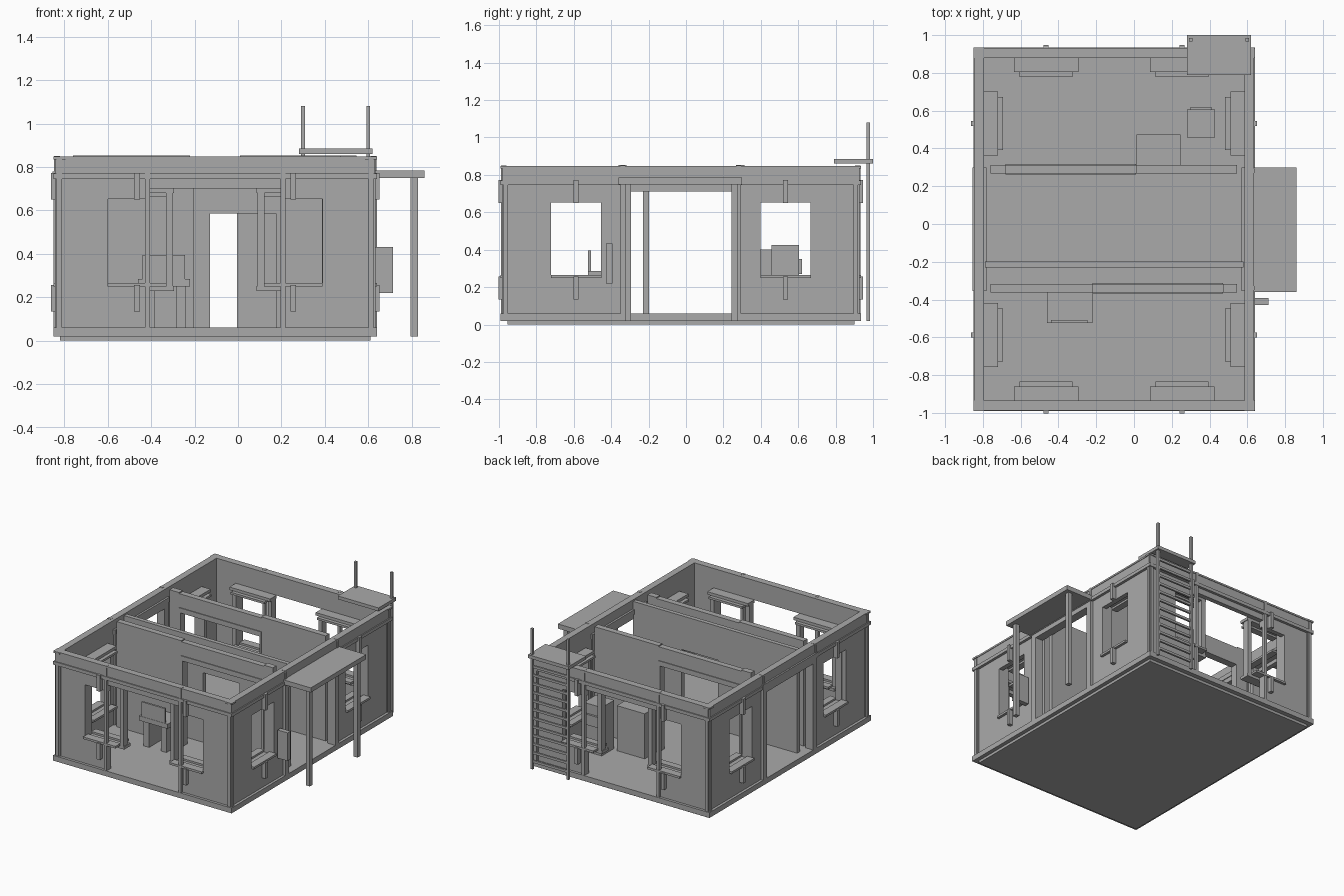
import bpy, bmesh
from math import pi
from mathutils import Matrix, Vector

cube = bpy.data.objects.get("Cube")
if cube:
    bpy.data.objects.remove(cube, do_unlink=True)

grey = bpy.data.materials.new("plain_grey")
grey.use_nodes = True
grey.diffuse_color = (0.4, 0.4, 0.4, 1)
grey.node_tree.nodes["Principled BSDF"].inputs["Base Color"].default_value = (0.4, 0.4, 0.4, 1)

CENTRE = Vector((-0.105, -0.028, 0))
HALF_X, HALF_Y = 0.745, 0.9625


def finish(name, bm, matrix=None):
    if matrix:
        bm.transform(matrix)
    bmesh.ops.recalc_face_normals(bm, faces=bm.faces)
    mesh = bpy.data.meshes.new(name)
    bm.to_mesh(mesh)
    bm.free()
    mesh.materials.append(grey)
    obj = bpy.data.objects.new(name, mesh)
    bpy.context.collection.objects.link(obj)
    return obj


def box(name, xs, ys, zs, matrix=None):
    bm = bmesh.new()
    bmesh.ops.create_cube(bm, size=1)
    size = [abs(r[1] - r[0]) for r in (xs, ys, zs)]
    mid = [(r[0] + r[1]) / 2 for r in (xs, ys, zs)]
    bm.transform(Matrix.Translation(mid) @ Matrix.Diagonal((*size, 1)))
    return finish(name, bm, matrix)


def wall(name, xs, ys, zs, openings, matrix=None):
    """Panel along x with rectangular openings (x0, x1, z0, z1)."""
    us = sorted({*xs, *(o[i] for o in openings for i in (0, 1))})
    vs = sorted({*zs, *(o[i] for o in openings for i in (2, 3))})
    bm = bmesh.new()
    grid = [[bm.verts.new((u, ys[0], v)) for v in vs] for u in us]
    for i in range(len(us) - 1):
        for j in range(len(vs) - 1):
            u, v = (us[i] + us[i + 1]) / 2, (vs[j] + vs[j + 1]) / 2
            if not any(o[0] < u < o[1] and o[2] < v < o[3] for o in openings):
                bm.faces.new((grid[i][j], grid[i + 1][j], grid[i + 1][j + 1], grid[i][j + 1]))
    bmesh.ops.delete(bm, geom=[v for v in bm.verts if not v.link_faces], context='VERTS')
    out = bmesh.ops.extrude_face_region(bm, geom=bm.faces[:])["geom"]
    moved = [g for g in out if isinstance(g, bmesh.types.BMVert)]
    bmesh.ops.translate(bm, verts=moved, vec=(0, ys[1] - ys[0], 0))
    bmesh.ops.dissolve_limit(bm, angle_limit=0.01, verts=bm.verts[:], edges=bm.edges[:])
    return finish(name, bm, matrix)


def window_unit(side, u, d, m):
    """Inner frame, shelves and outer brackets; d is the outer face, inward is +y."""
    inner = d + 0.055
    for s in (-1, 1):
        box(side + "_window_jamb", (u + s * 0.133, u + s * 0.165), (inner, inner + 0.05), (0.25, 0.68), m)
    for part, z, z2 in (("lintel", 0.68, 0.665), ("sill", 0.23, 0.25)):
        box(f"{side}_window_{part}", (u - 0.17, u + 0.17), (inner, inner + 0.075), (z, z + 0.022), m)
        box(f"{side}_window_{part}_lip", (u - 0.14, u + 0.14), (inner + 0.05, inner + 0.102), (z2, z2 + 0.016), m)
    for part, z in (("upper", 0.65), ("lower", 0.135)):
        box(f"{side}_{part}_bracket", (u - 0.013, u + 0.013), (d - 0.012, d + 0.02), (z, z + 0.122), m)
    box(side + "_outer_sill", (u - 0.135, u + 0.135), (d, d + 0.06), (0.25, 0.266), m)


def side(name, angle, half_len, half_depth, win, gap, gap_top, framed):
    m = Matrix.Translation(CENTRE) @ Matrix.Rotation(angle, 4, 'Z')
    d, L = -half_depth, half_len
    holes = [(-gap, gap, 0.06, gap_top)]
    holes += [(s * win - 0.134, s * win + 0.134, 0.265, 0.652) for s in (-1, 1)]
    wall(name + "_wall", (-L + 0.02, L - 0.02), (d + 0.02, d + 0.055), (0.02, 0.84), holes, m)
    # bands, rails and joint columns
    box(name + "_base_band", (-L, L), (d, d + 0.055), (0.02, 0.06), m)
    box(name + "_top_band", (-L + 0.01, L - 0.01), (d + 0.008, d + 0.03), (0.77, 0.842), m)
    box(name + "_band_ledge", (-L, L), (d, d + 0.025), (0.745, 0.77), m)
    box(name + "_top_rail", (-L, L), (d + 0.004, d + 0.055), (0.835, 0.848), m)
    joint = gap + (0.012 if not framed else 0.035)
    for s in (-1, 1):
        box(name + "_joint_column", (s * joint - 0.011, s * joint + 0.011), (d + 0.002, d + 0.03), (0.02, 0.85), m)
        box(name + "_corner_post", (s * (L - 0.04), s * (L - 0.015)), (d + 0.006, d + 0.05), (0.02, 0.845), m)
        window_unit(name, s * win, d, m)
        if framed:
            box(name + "_door_jamb", (s * gap, s * (gap + 0.045)), (d, d + 0.065), (0.06, 0.745), m)
    if framed:
        box(name + "_door_head", (-gap, gap), (d, d + 0.065), (0.71, 0.745), m)
        box(name + "_door_lintel", (-gap - 0.052, gap + 0.052), (d - 0.004, d + 0.07), (0.745, 0.78), m)


# floor
box("floor_underside", (-0.82, 0.61), (-0.955, 0.9), (0, 0.03))
box("floor_slab", (-0.83, 0.62), (-0.97, 0.915), (0.02, 0.06))

# outer walls
side("front", 0, HALF_X, HALF_Y, 0.36, 0.3, 0.7, False)
side("back", pi, HALF_X, HALF_Y, 0.36, 0.3, 0.7, False)
side("left", pi / 2, HALF_Y, HALF_X, 0.56, 0.275, 0.71, True)
side("right", -pi / 2, HALF_Y, HALF_X, 0.56, 0.275, 0.71, True)

# inner walls
wall("middle_wall", (-0.79, 0.58), (-0.23, -0.198), (0.06, 0.84), [(-0.13, 0.175, 0.06, 0.585)])
for name, y, x0, x1 in (("front_room", -0.34, -0.22, 0.47), ("back_room", 0.29, -0.68, 0.01)):
    wall(name + "_wall", (-0.76, 0.545), (y - 0.022, y + 0.022), (0.06, 0.845), [(x0, x1, 0.06, 0.72)])
    box(name + "_doorway_head", (x0, x1), (y - 0.028, y + 0.028), (0.705, 0.742))
    for a, b in ((x0, x0 + 0.015), (x1 - 0.015, x1)):
        box(name + "_doorway_jamb", (a, b), (y - 0.028, y + 0.028), (0.06, 0.71))
    for a, b in ((-0.76, x0), (x1, 0.545)):
        box(name + "_wall_cap", (a, b), (y - 0.022, y + 0.022), (0.845, 0.853))

# porch
box("porch_roof", (0.63, 0.86), (-0.36, 0.3), (0.75, 0.785))
for y in (-0.31, 0.26):
    box("porch_post", (0.795, 0.828), (y - 0.017, y + 0.017), (0.02, 0.75))
box("wall_box", (0.63, 0.713), (-0.428, -0.392), (0.22, 0.432))

# ladder and landing
box("ladder_landing", (0.28, 0.62), (0.79, 1.0), (0.86, 0.885))
for x in (0.3, 0.6):
    box("ladder_rail", (x - 0.009, x + 0.009), (0.966, 0.984), (0.02, 1.08))
for i in range(12):
    z = 0.07 + i * 0.065
    box("ladder_rung", (0.3, 0.6), (0.968, 0.982), (z, z + 0.018))

# desk with screen
box("desk_top", (-0.46, -0.22), (-0.525, -0.362), (0.25, 0.285))
for x in (-0.43, -0.285):
    box("desk_leg", (x, x + 0.045), (-0.51, -0.37), (0.06, 0.25))
box("desk_screen", (-0.44, -0.245), (-0.523, -0.508), (0.285, 0.395))

# cabinet and stand
box("cabinet", (0.012, 0.245), (0.312, 0.475), (0.06, 0.4))
box("stand", (0.28, 0.43), (0.457, 0.605), (0.06, 0.425))
box("stand_handle", (0.3, 0.41), (0.605, 0.62), (0.27, 0.35))
